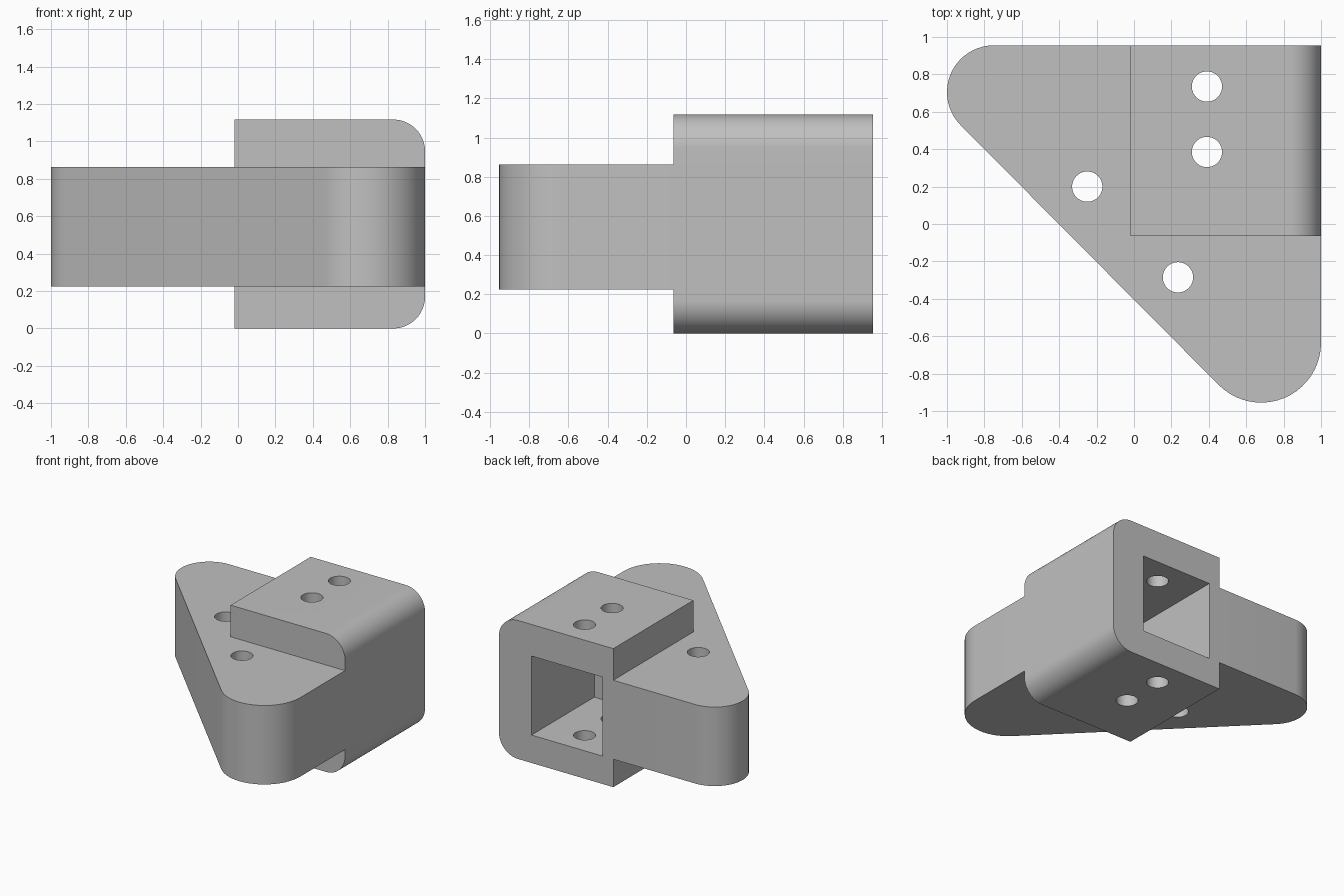
import bpy
import bmesh
from math import cos, sin, radians

old = bpy.data.objects.get("Cube")
if old:
    bpy.data.objects.remove(old, do_unlink=True)

grey = bpy.data.materials.new("plain grey")
grey.use_nodes = True
colour = (0.53, 0.53, 0.53, 1)
grey.diffuse_color = colour
grey.node_tree.nodes["Principled BSDF"].inputs["Base Color"].default_value = colour

# Plate top and bottom, shared by the socket opening
LOW, HIGH = 0.225, 0.862
BACK = 0.955


def arc(cx, cy, r, start, end, steps=20):
    angles = [radians(start + (end - start) * i / steps) for i in range(steps + 1)]
    return [(cx + r * cos(a), cy + r * sin(a)) for a in angles]


def extrude(name, outline, start, end, axis="z"):
    """Extrude a 2D outline along z, or an x-z outline along y."""
    bm = bmesh.new()
    place = (lambda p, d: (p[0], p[1], d)) if axis == "z" else (lambda p, d: (p[0], d, p[1]))
    face = bm.faces.new([bm.verts.new(place(p, start)) for p in outline])
    shift = (0, 0, end - start) if axis == "z" else (0, end - start, 0)
    new = bmesh.ops.extrude_face_region(bm, geom=[face])["geom"]
    bmesh.ops.translate(bm, vec=shift, verts=[v for v in new if isinstance(v, bmesh.types.BMVert)])
    bmesh.ops.recalc_face_normals(bm, faces=bm.faces)
    mesh = bpy.data.meshes.new(name)
    bm.to_mesh(mesh)
    bm.free()
    mesh.materials.append(grey)
    obj = bpy.data.objects.new(name, mesh)
    bpy.context.collection.objects.link(obj)
    return obj


def combine(target, other, operation):
    """Apply a boolean and discard the helper."""
    mod = target.modifiers.new(operation, "BOOLEAN")
    mod.operation = operation
    mod.solver = "EXACT"
    mod.object = other
    other.hide_render = True
    bpy.context.view_layer.objects.active = target
    bpy.ops.object.modifier_apply(modifier=mod.name)
    bpy.data.objects.remove(other, do_unlink=True)


# Triangular plate with two rounded tips
plate_outline = ([(1, BACK)] + arc(-0.75, 0.705, 0.25, 90, 225)
                 + arc(0.68, -0.635, 0.32, 225, 360))
bracket = extrude("corner_bracket", plate_outline, LOW, HIGH)

# Socket block, rounded along its two outer edges
r, top = 0.17, 1.117
block_outline = ([(-0.02, 0)] + arc(1 - r, r, r, -90, 0)
                 + arc(1 - r, top - r, r, 0, 90) + [(-0.02, top)])
combine(bracket, extrude("socket_block", block_outline, -0.065, BACK, "y"), "UNION")

# Square socket open at the back
opening = [(0.075, LOW), (0.71, LOW), (0.71, HIGH), (0.075, HIGH)]
combine(bracket, extrude("socket_cutter", opening, 0.155, BACK + 0.2, "y"), "DIFFERENCE")

# Vertical screw holes
for x, y in [(0.39, 0.735), (0.39, 0.385), (-0.25, 0.2), (0.235, -0.285)]:
    circle = arc(x, y, 0.081, 0, 360, 40)[:-1]
    combine(bracket, extrude("hole_cutter", circle, -0.2, top + 0.2), "DIFFERENCE")

bpy.ops.object.select_all(action="DESELECT")
bracket.select_set(True)
bpy.context.view_layer.objects.active = bracket
bpy.ops.object.shade_smooth_by_angle(angle=radians(30))
